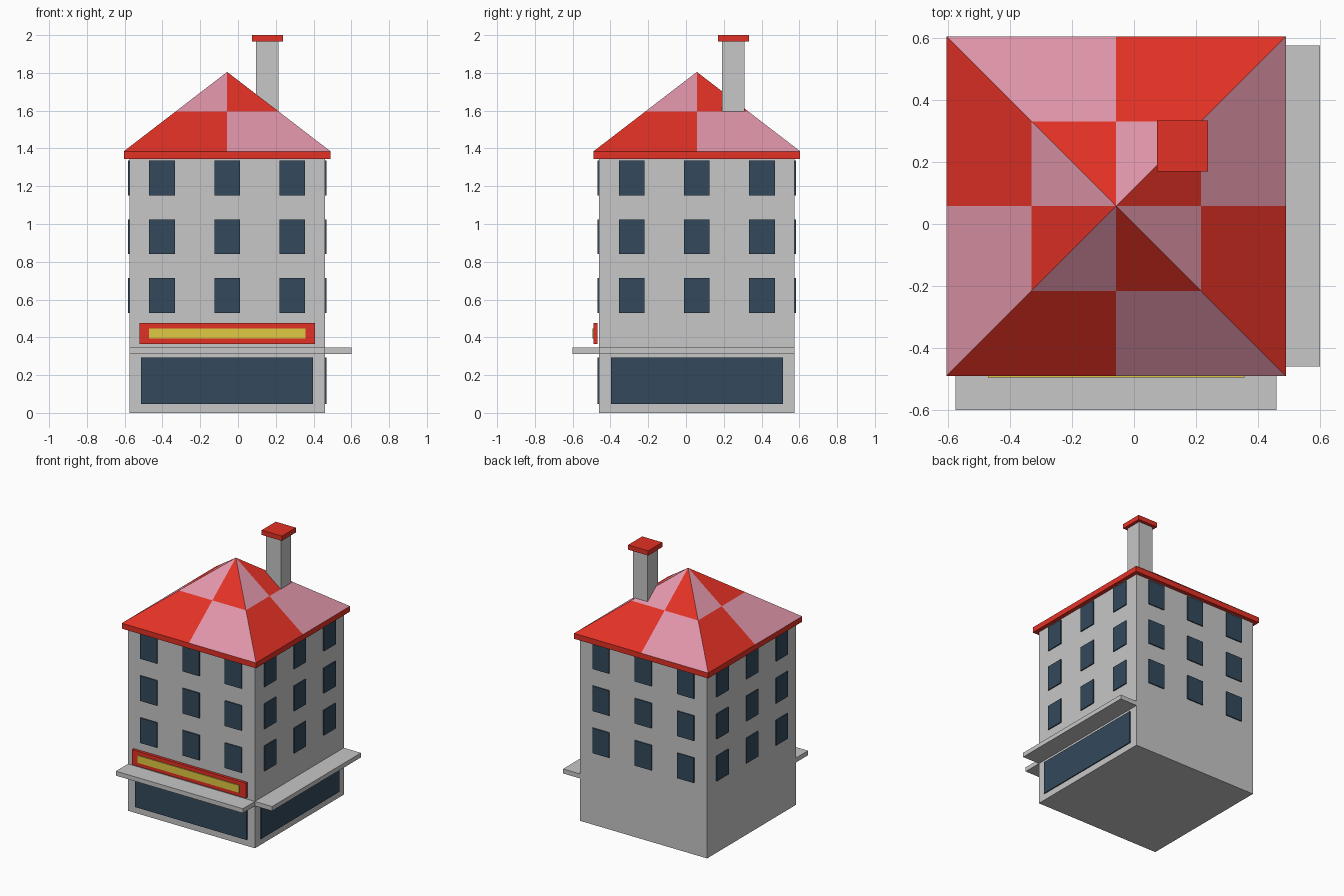
import bpy
import bmesh
from math import pi
from mathutils import Matrix, Vector

old = bpy.data.objects.get("Cube")
if old:
    bpy.data.objects.remove(old, do_unlink=True)


def material(name, hexcode):
    """Flat material from an sRGB hex colour, stored as linear values."""
    srgb = [c / 255 for c in bytes.fromhex(hexcode)]
    linear = [c / 12.92 if c <= 0.04045 else ((c + 0.055) / 1.055) ** 2.4 for c in srgb]
    mat = bpy.data.materials.new(name)
    mat.use_nodes = True
    mat.diffuse_color = (*linear, 1)
    mat.node_tree.nodes["Principled BSDF"].inputs["Base Color"].default_value = (*linear, 1)
    return mat


GREY = material("wall grey", "C7C7C7")
RED = material("roof red", "E33125")
PINK = material("roof pink", "DF95A9")
GLASS = material("window blue", "33495C")
YELLOW = material("sign yellow", "E0CA43")

# The house stands off centre, since the awnings stick out on two sides
CENTRE = Vector((-0.0575, 0.0575, 0))
HALF = 0.5175        # half width of the walls
EAVE = 0.547         # half width of the roof
ROOF_Z, APEX_Z = 1.385, 1.805
PLATE = 0.008


def finish(name, bm, *mats):
    mesh = bpy.data.meshes.new(name)
    bmesh.ops.recalc_face_normals(bm, faces=bm.faces)
    bm.to_mesh(mesh)
    bm.free()
    for mat in mats:
        mesh.materials.append(mat)
    obj = bpy.data.objects.new(name, mesh)
    bpy.context.collection.objects.link(obj)
    return obj


def box(name, x, y, z, mat, turn=0):
    """Box given by ranges about the house centre, turned in quarter turns."""
    bm = bmesh.new()
    bmesh.ops.create_cube(bm, size=1)
    for v in bm.verts:
        v.co = [lo + (c + 0.5) * (hi - lo) for c, (lo, hi) in zip(v.co, (x, y, z))]
    bm.transform(Matrix.Translation(CENTRE) @ Matrix.Rotation(turn * pi / 2, 4, "Z"))
    return finish(name, bm, mat)


# Walls and eaves
box("walls", (-HALF, HALF), (-HALF, HALF), (0, 1.36), GREY)
box("eaves", (-EAVE, EAVE), (-EAVE, EAVE), (1.345, ROOF_Z), RED)

# Checkered pyramid roof: each side has two upper triangles and two lower quads
bm = bmesh.new()
for turn in range(4):
    rot = Matrix.Rotation(turn * pi / 2, 4, "Z")
    mid_z, mid = (ROOF_Z + APEX_Z) / 2, EAVE / 2
    for side in (-1, 1):
        upper = [(0, 0, APEX_Z), (0, -mid, mid_z), (side * mid, -mid, mid_z)]
        lower = [(0, -mid, mid_z), (0, -EAVE, ROOF_Z),
                 (side * EAVE, -EAVE, ROOF_Z), (side * mid, -mid, mid_z)]
        for points, is_upper in ((upper, True), (lower, False)):
            face = bm.faces.new([bm.verts.new(rot @ Vector(p) + CENTRE) for p in points])
            face.material_index = int(is_upper == (side < 0))
bmesh.ops.remove_doubles(bm, verts=bm.verts, dist=0.0001)
finish("roof", bm, RED, PINK)

# Windows on all four sides
SIDES = ("front", "left", "back", "right")
for turn, side in enumerate(SIDES):
    for row in range(3):
        for col in (-1, 0, 1):
            x, z = col * 0.345, 0.53 + row * 0.31
            box(f"{side}_window_{row + 1}_{col + 2}", (x - 0.068, x + 0.068),
                (-HALF - PLATE, -HALF), (z, z + 0.185), GLASS, turn)

# Shop windows and awnings on the two street sides
for turn, side in enumerate(SIDES[:2]):
    box(f"{side}_shop_window", (-0.455, 0.455), (-HALF - PLATE, -HALF), (0.047, 0.292), GLASS, turn)
    box(f"{side}_awning", (-HALF, HALF), (-HALF - 0.14, -HALF), (0.312, 0.345), GREY, turn)

# Shop sign, standing just off the front wall
box("sign_board", (-0.465, 0.465), (-0.547, -0.526), (0.365, 0.476), RED)
box("sign_panel", (-0.414, 0.414), (-0.553, -0.547), (0.394, 0.448), YELLOW)

# Chimney
box("chimney", (0.153, 0.273), (0.133, 0.253), (1.5, 1.97), GREY)
box("chimney_cap", (0.132, 0.296), (0.112, 0.276), (1.965, 2.0), RED)
